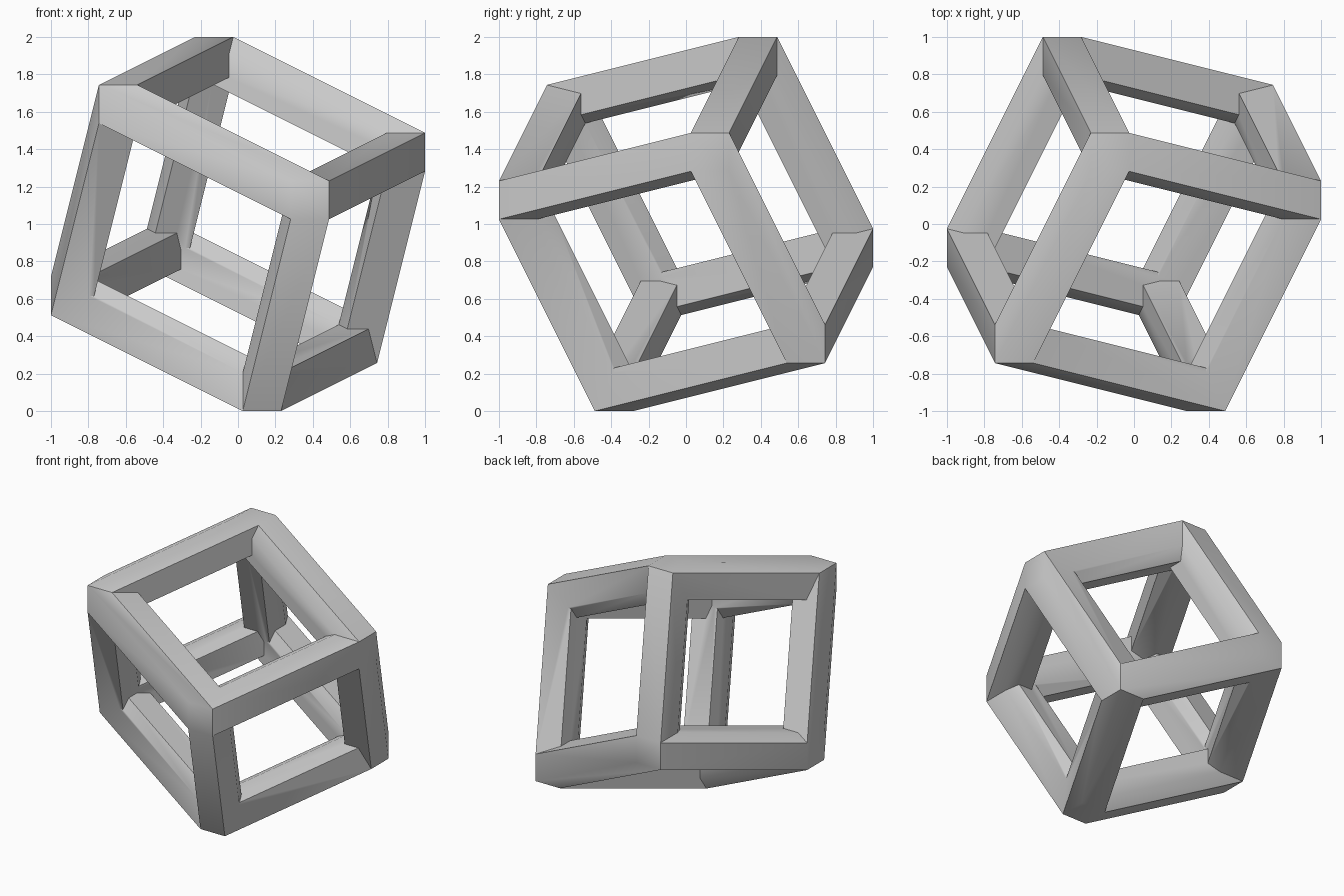
import bpy, bmesh, math
from itertools import product
from mathutils import Vector

cube = bpy.data.objects.get("Cube")
if cube:
    bpy.data.objects.remove(cube, do_unlink=True)

# One plain grey
grey = bpy.data.materials.new("plain grey")
grey.use_nodes = True
colour = (0.6, 0.6, 0.6, 1)
grey.diffuse_color = colour
grey.node_tree.nodes["Principled BSDF"].inputs["Base Color"].default_value = colour

# Skewed frame: three edge directions, with a square block at each corner
UNIT = 2 / 7.8
HALF = 0.4 * UNIT
axes = [Vector(v) * UNIT for v in ((2, 4, 1), (4, -1, -2), (1, -2, 4))]
centre = Vector((0, 0, 1))


def corner(signs):
    return centre + sum((a * s / 2 for a, s in zip(axes, signs)), Vector())


def make_beam(name, start, end):
    """Sweep an upright block from one corner to another."""
    bm = bmesh.new()
    for p in (start, end):
        for s in product((-HALF, HALF), repeat=3):
            bm.verts.new(p + Vector(s))
    hull = bmesh.ops.convex_hull(bm, input=bm.verts)
    inside = {v for key in ("geom_interior", "geom_unused") for v in hull[key]
              if isinstance(v, bmesh.types.BMVert)}
    bmesh.ops.delete(bm, geom=list(inside), context='VERTS')
    bmesh.ops.dissolve_limit(bm, angle_limit=math.radians(0.5),
                             verts=bm.verts, edges=bm.edges)
    bmesh.ops.recalc_face_normals(bm, faces=bm.faces)
    mesh = bpy.data.meshes.new(name)
    bm.to_mesh(mesh)
    bm.free()
    mesh.materials.append(grey)
    ob = bpy.data.objects.new(name, mesh)
    bpy.context.scene.collection.objects.link(ob)
    return ob


# Twelve beams, four along each direction
beams = []
for axis in range(3):
    for s in product((-1, 1), repeat=2):
        low, high = list(s), list(s)
        low.insert(axis, -1)
        high.insert(axis, 1)
        beams.append(make_beam("beam", corner(low), corner(high)))

# Fuse the beams into a single frame
frame = beams[0]
frame.name = "frame"
for beam in beams[1:]:
    mod = frame.modifiers.new("fuse", 'BOOLEAN')
    mod.operation = 'UNION'
    mod.solver = 'EXACT'
    mod.object = beam
bpy.context.view_layer.update()
fused = bpy.data.meshes.new_from_object(
    frame.evaluated_get(bpy.context.evaluated_depsgraph_get()))
frame.modifiers.clear()
frame.data = fused
fused.name = "frame"
for beam in beams[1:]:
    bpy.data.objects.remove(beam, do_unlink=True)

# Clean the joints
bm = bmesh.new()
bm.from_mesh(fused)
bmesh.ops.remove_doubles(bm, verts=bm.verts, dist=0.0005)
bmesh.ops.dissolve_limit(bm, angle_limit=math.radians(0.5),
                         verts=bm.verts, edges=bm.edges)
bm.to_mesh(fused)
bm.free()

# Soft shading over the shallow edges only
for ob in bpy.context.selected_objects:
    ob.select_set(False)
frame.select_set(True)
bpy.context.view_layer.objects.active = frame
bpy.ops.object.shade_smooth_by_angle(angle=math.radians(30))
